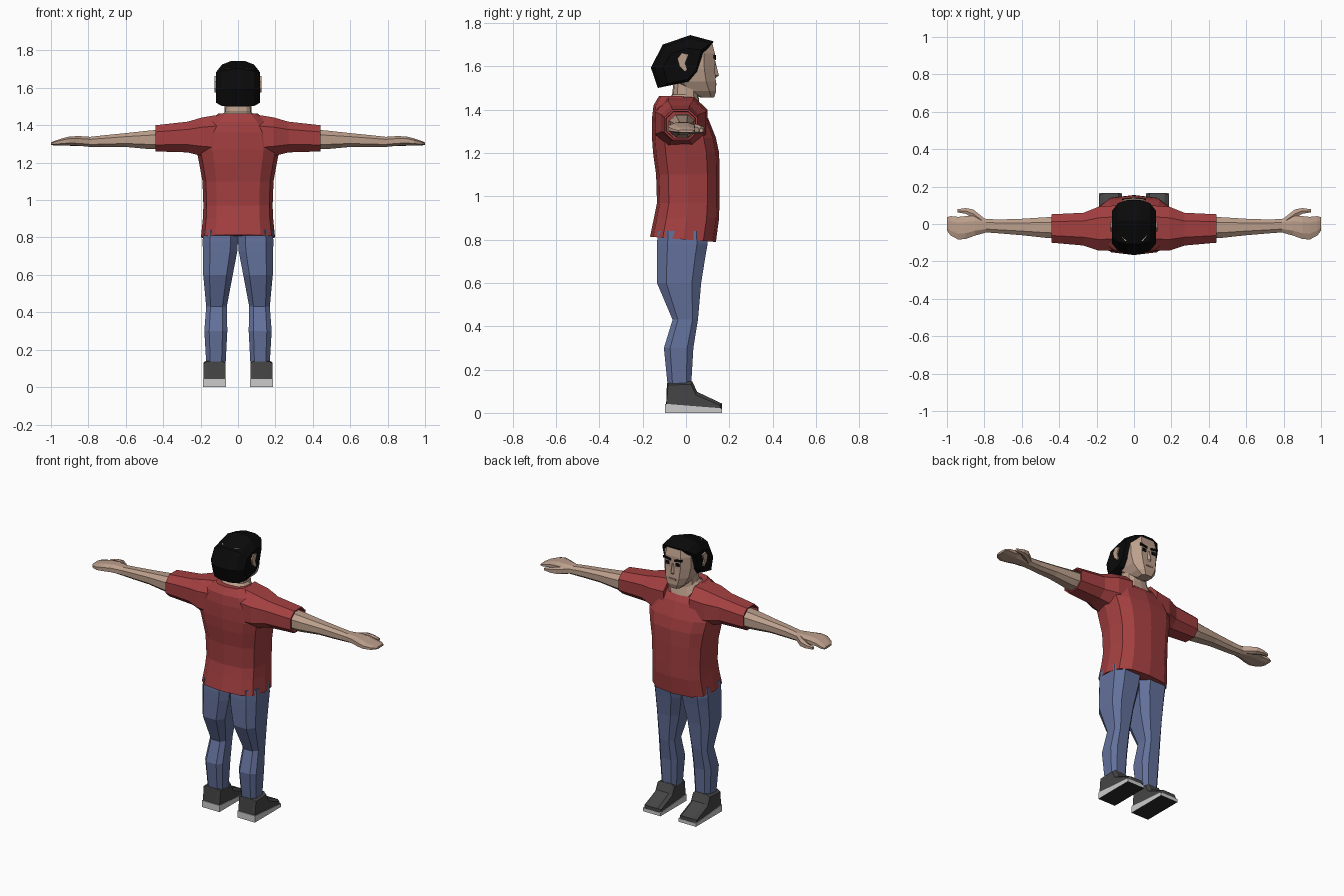
import bpy, bmesh, math


def material(name, rgb):
    m = bpy.data.materials.new(name)
    m.diffuse_color = (*rgb, 1)
    return m


SKIN = material("skin", (0.50, 0.345, 0.26))
LIPS = material("lips", (0.30, 0.17, 0.13))
SHIRT = material("red cloth", (0.37, 0.05, 0.052))
DENIM = material("denim", (0.125, 0.165, 0.33))
SHOE = material("shoe grey", (0.06, 0.06, 0.06))
SOLE = material("sole white", (0.60, 0.60, 0.60))
TREAD = material("tread dark", (0.025, 0.025, 0.025))
HAIR = material("black", (0.003, 0.003, 0.003))


def loft(name, mats, rings, caps=(True, True), rule=None):
    """Skin a list of equal-length closed rings of points."""
    bm = bmesh.new()
    vs = [[bm.verts.new(p) for p in r] for r in rings]
    n = len(rings[0])
    for a, b in zip(vs, vs[1:]):
        for i in range(n):
            j = (i + 1) % n
            bm.faces.new((a[i], a[j], b[j], b[i]))
    for cap, ring in zip(caps, (vs[0], vs[-1])):
        if cap:
            bm.faces.new(ring)
    bmesh.ops.recalc_face_normals(bm, faces=bm.faces)
    if rule:
        for f in bm.faces:
            f.material_index = rule(f)
    me = bpy.data.meshes.new(name)
    bm.to_mesh(me)
    bm.free()
    for m in mats:
        me.materials.append(m)
    ob = bpy.data.objects.new(name, me)
    bpy.context.collection.objects.link(ob)
    return ob


def section(a0, a1, b0, b1, n=8, power=0.7, offset=0.5):
    """Rounded-box outline filling the range a0..a1 by b0..b1."""
    pts = []
    for i in range(n):
        t = math.tau * (i + offset) / n
        pts.append([math.copysign(abs(f(t)) ** power, f(t)) for f in (math.cos, math.sin)])
    k = max(p[0] for p in pts)
    return [((a0 + a1) / 2 + p[0] / k * (a1 - a0) / 2,
             (b0 + b1) / 2 + p[1] / k * (b1 - b0) / 2) for p in pts]


def z_rings(rows, s=1, **kw):
    return [[(s * x, y, z) for x, y in section(x0, x1, y0, y1, **kw)]
            for z, x0, x1, y0, y1 in rows]


def x_rings(rows, s=1, **kw):
    return [[(s * x, y, z) for y, z in section(y0, y1, z0, z1, **kw)]
            for x, y0, y1, z0, z1 in rows]


def box(name, mat, x0, x1, y0, y1, z0, z1, drop=0):
    """Thin plate; drop lowers its inner (x0) end."""
    return loft(name, [mat], [[(x, y0, z0 - d), (x, y1, z0 - d), (x, y1, z1 - d), (x, y0, z1 - d)]
                              for x, d in ((x0, drop), (x1, 0))])


# shirt body with V neckline
body = [(.80, .198, -.166, .138), (.90, .188, -.148, .153), (.97, .185, -.134, .154),
        (1.10, .19, -.138, .155), (1.20, .208, -.152, .153), (1.27, .222, -.157, .138),
        (1.36, .205, -.157, .102), (1.42, .165, -.15, .078)]
rings = z_rings([(z, -h, h, a, b) for z, h, a, b in body], n=12, offset=0)
rings[0] = [(x, y, z - .08 * y) for x, y, z in rings[0]]
rings[-1] = [(x, y, z - .35 * max(0, y)) for x, y, z in rings[-1]]


def neckline(z, h, y0, y1, drop):
    return [(x, y, z - drop * max(0, y / y1) ** 1.5)
            for x, y in section(-h, h, y0, y1, n=12, offset=0)]


rings.append(neckline(1.462, .105, -.125, .085, .085))
rings.append(neckline(1.458, .088, -.085, .078, .085))
loft("shirt", [SHIRT], rings, caps=(True, False))

# neck
neck = [neckline(1.445, .095, -.09, .082, .085), neckline(1.47, .073, -.064, .06, .03)]
neck += z_rings([(1.55, -.07, .07, -.055, .05)], n=12, offset=0)
loft("neck", [SKIN], neck)

# head
head = z_rings([(1.457, -.036, .036, .065, .130), (1.485, -.062, .062, -.005, .139),
                (1.53, -.084, .084, -.07, .138), (1.59, -.094, .094, -.09, .133),
                (1.66, -.094, .094, -.10, .133), (1.705, -.085, .085, -.09, .122)], power=.65)
loft("head", [SKIN], head)

# nose wedge
loft("nose", [SKIN], [[(-.007, .13, 1.615), (.007, .13, 1.615), (0, .137, 1.615)],
                      [(-.016, .13, 1.556), (.016, .13, 1.556), (0, .152, 1.558)],
                      [(-.012, .13, 1.547), (.012, .13, 1.547), (0, .138, 1.547)]])
box("mouth", LIPS, -.026, .026, .133, .1405, 1.512, 1.523)

# hair: side outlines skinned across the head
mid = [(.128, 1.715), (.112, 1.69), (.085, 1.668), (.052, 1.575), (.012, 1.53), (-.13, 1.50),
       (-.162, 1.593), (-.108, 1.70), (.02, 1.744)]
near = [(.112, 1.705), (.098, 1.68), (.082, 1.665), (.052, 1.575), (.012, 1.53), (-.115, 1.503),
        (-.142, 1.593), (-.095, 1.69), (.015, 1.725)]
side = [(.07, 1.675), (.07, 1.668), (.066, 1.655), (.046, 1.58), (.008, 1.54), (-.085, 1.52),
        (-.105, 1.595), (-.07, 1.66), (.01, 1.683)]
loft("hair", [HAIR], [[(x, y, z) for y, z in prof] for x, prof in
                      ((-.118, side), (-.085, near), (-.035, mid), (.035, mid), (.085, near), (.118, side))])

for s, tag in ((1, "right"), (-1, "left")):
    # eyes, brows, ears
    box("eye_" + tag, HAIR, s * .022, s * .047, .129, .137, 1.604, 1.624)
    box("brow_" + tag, HAIR, s * .012, s * .064, .128, .1375, 1.638, 1.652, drop=.008)
    ear = [(.012, 1.655), (-.02, 1.662), (-.04, 1.635), (-.03, 1.60), (-.005, 1.575), (.006, 1.585), (-.004, 1.615)]
    loft("ear_" + tag, [SKIN], [[(s * x, y, z) for y, z in ear] for x in (.09, .126)])

    # sleeve with recessed opening
    sleeve = [(.09, -.14, .10, 1.22, 1.458), (.19, -.142, .092, 1.235, 1.442),
              (.27, -.115, .06, 1.255, 1.419), (.44, -.10, .052, 1.26, 1.40),
              (.44, -.092, .044, 1.268, 1.392), (.40, -.09, .042, 1.27, 1.39)]
    loft("sleeve_" + tag, [SHIRT], x_rings(sleeve, s, power=.8))

    # arm and flat hand
    arm = [(.39, -.078, .04, 1.272, 1.378), (.47, -.074, .036, 1.272, 1.372),
           (.60, -.06, .028, 1.284, 1.358), (.72, -.05, .024, 1.283, 1.346),
           (.79, -.045, .027, 1.284, 1.338), (.85, -.062, .042, 1.29, 1.342),
           (.90, -.08, .042, 1.293, 1.34), (.94, -.083, .038, 1.293, 1.33),
           (.98, -.062, .042, 1.292, 1.317), (1.0, -.035, .036, 1.294, 1.307)]
    loft("arm_" + tag, [SKIN], x_rings(arm, s, power=.8))
    thumb = [(.80, -.01, .03, 1.29, 1.333), (.86, .03, .078, 1.29, 1.33),
             (.90, .055, .085, 1.292, 1.322), (.945, .062, .079, 1.295, 1.312)]
    loft("thumb_" + tag, [SKIN], x_rings(thumb, s, n=6))

    # trouser leg
    leg = [(.84, 0, .186, -.13, .095), (.78, 0, .189, -.134, .10), (.725, .004, .188, -.135, .09),
           (.60, .028, .186, -.134, .07), (.43, .06, .17, -.062, .055),
           (.30, .057, .18, -.102, .034), (.13, .066, .17, -.085, .024)]
    loft("trouser_leg_" + tag, [DENIM], z_rings(leg, s, power=.62))

    # shoe upper
    top = [(-.092, .03), (-.088, .138), (.028, .146), (.052, .097), (.166, .043), (.166, .018)]
    low = [(-.092, .03), (-.082, .128), (.022, .132), (.046, .082), (.155, .036), (.158, .018)]
    loft("shoe_" + tag, [SHOE], [[(s * x, y, z) for y, z in p] for x, p in
                                 ((.066, low), (.084, top), (.163, top), (.184, low))])
    # shoe sole with dark tread underneath
    strip = [(-.097, 0), (-.097, .042), (.167, .021), (.167, .0)]
    loft("sole_" + tag, [SOLE, TREAD], [[(s * x, y, z) for y, z in strip] for x in (.063, .187)],
         rule=lambda f: int(f.normal.z < -.9))
